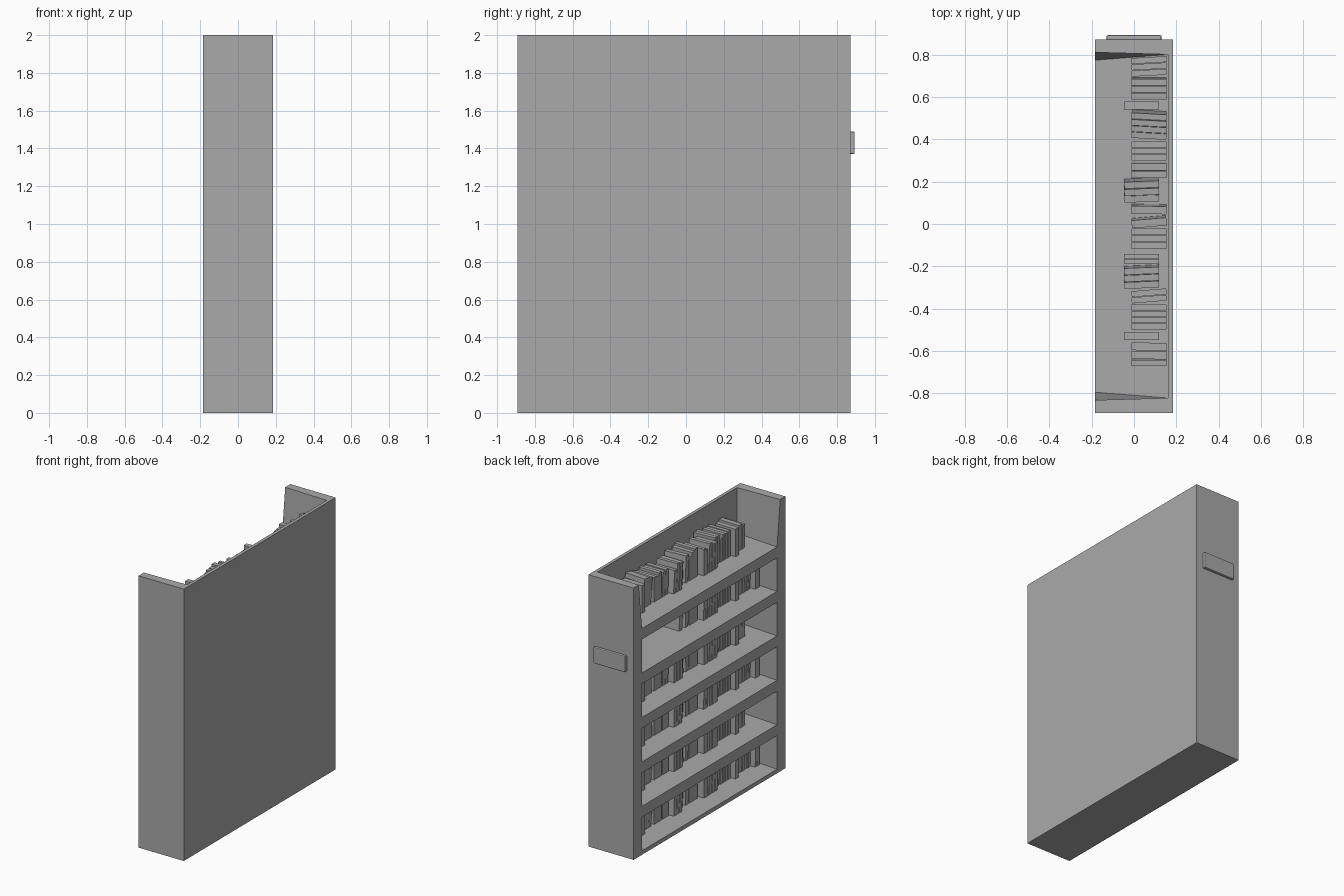
import bpy, bmesh, random
from math import radians
from mathutils import Matrix, Vector

if "Cube" in bpy.data.objects:
    bpy.data.objects.remove(bpy.data.objects["Cube"], do_unlink=True)
random.seed(4)

GREY = (0.4, 0.4, 0.4, 1)
mat = bpy.data.materials.new("plain grey")
mat.use_nodes = True
mat.diffuse_color = GREY
mat.node_tree.nodes["Principled BSDF"].inputs["Base Color"].default_value = GREY

# Main sizes
X, BACK = 0.184, 0.16                # half depth, inner face of back panel
Y0, Y1 = -0.893, 0.872               # outer ends
MID = (Y0 + Y1) / 2
HALF = (Y1 - Y0) / 2
FRONT, REAR, TOP = 0.785, 0.812, 0.822   # half widths of the opening
THICK, STEP = 0.08, 0.327
SHELVES = [0.03 + STEP * i for i in range(6)]


def finish(bm, name):
    bmesh.ops.recalc_face_normals(bm, faces=bm.faces)
    mesh = bpy.data.meshes.new(name)
    bm.to_mesh(mesh)
    bm.free()
    mesh.materials.append(mat)
    obj = bpy.data.objects.new(name, mesh)
    bpy.context.collection.objects.link(obj)
    return obj


def prism(bm, low, high, z0, z1):
    """Block between two matching outlines at heights z0 and z1."""
    a = [bm.verts.new((x, y, z0)) for x, y in low]
    b = [bm.verts.new((x, y, z1)) for x, y in high]
    bm.faces.new(a)
    bm.faces.new(b)
    for i in range(len(a)):
        j = (i + 1) % len(a)
        bm.faces.new((a[i], a[j], b[j], b[i]))


def block(name, x0, x1, y0, y1, z0, z1):
    bm = bmesh.new()
    outline = [(x0, y0), (x1, y0), (x1, y1), (x0, y1)]
    prism(bm, outline, outline, z0, z1)
    return finish(bm, name)


def end_outline(side, front, rear):
    return [(-X, MID + side * HALF), (BACK, MID + side * HALF),
            (BACK, MID + side * rear), (-X, MID + side * front)]


# Carcass: back panel and two end panels that thin out above the top shelf
block("back_panel", BACK, X, Y0, Y1, 0, 2)
for name, side in (("end_panel_left", -1), ("end_panel_right", 1)):
    bm = bmesh.new()
    low = end_outline(side, FRONT, REAR)
    prism(bm, low, low, 0, SHELVES[-1])
    prism(bm, low, end_outline(side, TOP, REAR), SHELVES[-1], 2)
    bmesh.ops.remove_doubles(bm, verts=bm.verts, dist=0.0001)
    finish(bm, name)

# Shelves
for i, top in enumerate(SHELVES):
    bm = bmesh.new()
    outline = [(-X, MID - FRONT), (BACK, MID - REAR),
               (BACK, MID + REAR), (-X, MID + FRONT)]
    prism(bm, outline, outline, max(0, top - THICK), top)
    finish(bm, f"shelf_{i + 1}")

# Label plate on one end
plate = block("label_plate", -0.13, 0.13, Y1 - 0.004, 0.893, 1.37, 1.49)
bevel = plate.modifiers.new("soft edge", "BEVEL")
bevel.width, bevel.segments = 0.007, 2

# Books: groups along a shelf as (start, end, pulled out, turn in degrees)
GROUPS = [
    (0.79, 0.70, 0, 4), (0.69, 0.59, 0, 0), (0.58, 0.54, 1, 0),
    (0.53, 0.41, 0, -4), (0.39, 0.30, 0, 0), (0.29, 0.22, 0, 0),
    (0.21, 0.11, 1, 3), (0.09, 0.05, 0, -1), (0.03, -0.01, 0, 6),
    (-0.02, -0.12, 0, 0), (-0.14, -0.19, 1, 0), (-0.2, -0.3, 1, 3),
    (-0.31, -0.37, 0, 6), (-0.38, -0.5, 0, 0), (-0.51, -0.55, 1, 0),
    (-0.56, -0.64, 0, -2), (-0.64, -0.67, 0, 0),
]
TAIL = [(-0.68, -0.73, 0, 3), (-0.74, -0.79, 1, 0)]


def add_book(bm, y, width, height, pulled, turn, lean, shelf_z):
    depth = 0.165
    x = 0.071 - 0.035 * pulled
    spin = Matrix.Rotation(radians(turn), 4, "Z") @ Matrix.Rotation(radians(lean), 4, "X")
    size = Matrix.Diagonal((depth, width, height, 1))
    verts = bmesh.ops.create_cube(bm, size=1, matrix=spin @ size)["verts"]
    drop = shelf_z - min(v.co.z for v in verts)
    bmesh.ops.translate(bm, verts=verts, vec=Vector((x, y, drop)))


def fill_shelf(index, groups):
    bm = bmesh.new()
    for start, end, pulled, turn in groups:
        count = max(1, round((start - end) / 0.033))
        width = (start - end) / count
        lean = random.choice((0, 0, 3, -3, 5)) if turn else random.choice((0, 0, 2))
        for k in range(count):
            add_book(bm, start - width * (k + 0.5), width * 0.93,
                     random.uniform(0.16, 0.215), pulled, turn * 0.8, lean,
                     SHELVES[index])
    finish(bm, f"books_{index + 1}")


for index in range(6):
    groups = GROUPS + (TAIL if index in (0, 2, 3 - 2 + 3) and index != 4 else [])
    if index == 4:                       # half-empty shelf
        groups = [g for g in GROUPS + TAIL if g[0] < 0.13]
    fill_shelf(index, groups)
